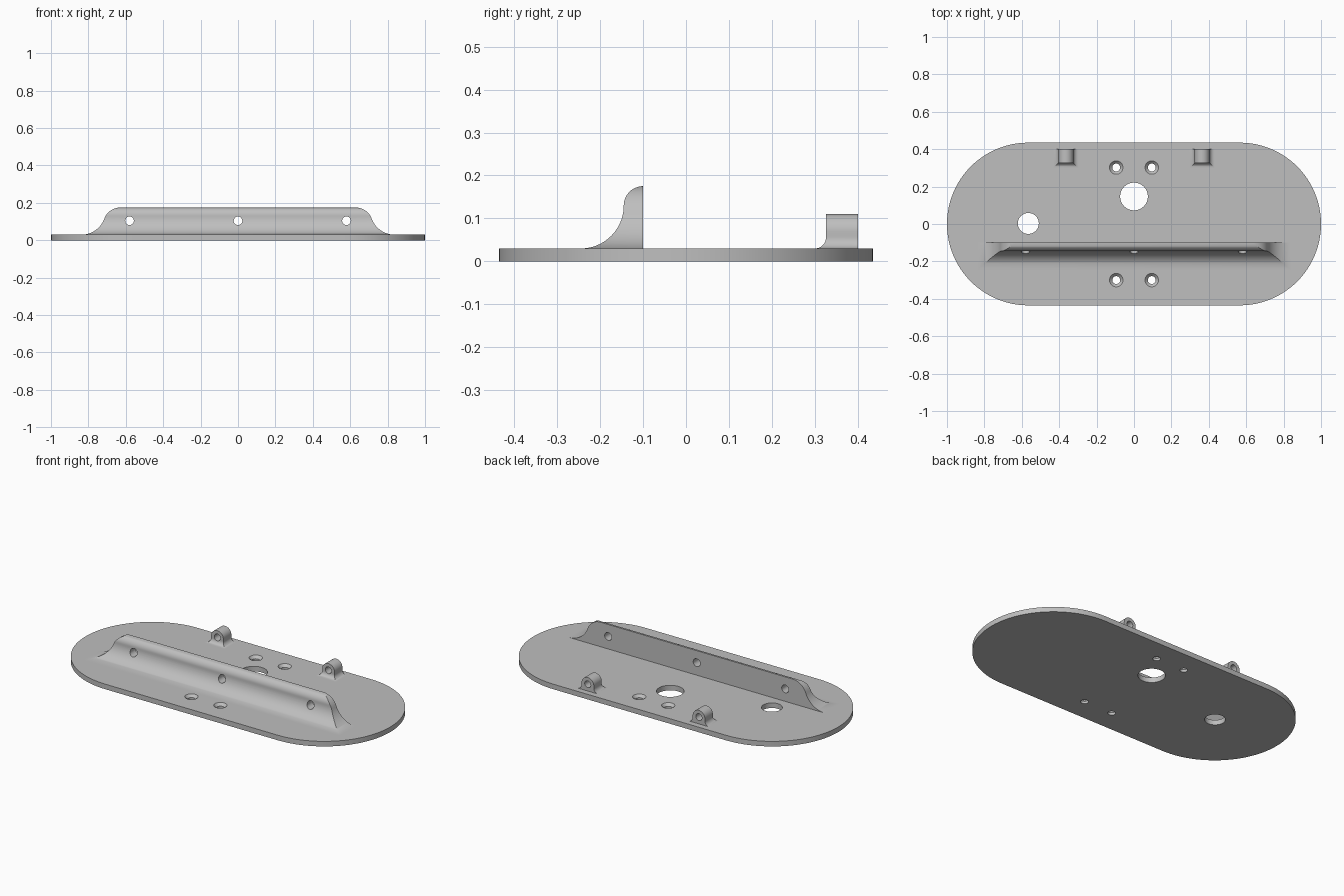
import bpy, bmesh
from math import sin, cos, pi, sqrt, radians

if "Cube" in bpy.data.objects:
    bpy.data.objects.remove(bpy.data.objects["Cube"], do_unlink=True)

grey = bpy.data.materials.new("plain grey")
grey.use_nodes = True
grey.diffuse_color = (0.52, 0.52, 0.52, 1)
grey.node_tree.nodes["Principled BSDF"].inputs["Base Color"].default_value = grey.diffuse_color

BASE = 0.03          # plate thickness


def loft(bm, rings):
    """Skin a closed solid through rings of equal point count."""
    rows = [[bm.verts.new(p) for p in ring] for ring in rings]
    n = len(rows[0])
    for a, b in zip(rows, rows[1:]):
        for i in range(n):
            j = (i + 1) % n
            bm.faces.new((a[i], a[j], b[j], b[i]))
    bm.faces.new(rows[0][::-1])
    bm.faces.new(rows[-1])


def finish(name, bm):
    bmesh.ops.recalc_face_normals(bm, faces=bm.faces)
    mesh = bpy.data.meshes.new(name)
    bm.to_mesh(mesh)
    bm.free()
    mesh.materials.append(grey)
    obj = bpy.data.objects.new(name, mesh)
    bpy.context.collection.objects.link(obj)
    return obj


def solid(name, rings):
    bm = bmesh.new()
    loft(bm, rings)
    return finish(name, bm)


def circle_z(x, y, z, r, n=48):
    return [(x + r * cos(2 * pi * i / n), y + r * sin(2 * pi * i / n), z) for i in range(n)]


def circle_y(x, y, z, r, n=32):
    return [(x + r * cos(2 * pi * i / n), y, z + r * sin(2 * pi * i / n)) for i in range(n)]


def drill(obj, cutters):
    """Cut the lofted holes out of obj, then shade it smooth."""
    bm = bmesh.new()
    for rings in cutters:
        loft(bm, rings)
    cutter = finish("hole_cutter", bm)
    cutter.hide_render = True
    mod = obj.modifiers.new("holes", 'BOOLEAN')
    mod.operation, mod.solver, mod.object = 'DIFFERENCE', 'EXACT', cutter
    bpy.ops.object.select_all(action='DESELECT')
    bpy.context.view_layer.objects.active = obj
    obj.select_set(True)
    bpy.ops.object.modifier_apply(modifier=mod.name)
    bpy.data.objects.remove(cutter, do_unlink=True)
    bpy.ops.object.shade_smooth_by_angle(angle=radians(30))


def heights(top, n):
    """Levels from the plate to top, denser at both ends."""
    return [BASE + (top - BASE) * (1 - cos(pi * i / n)) / 2 for i in range(n + 1)]


def rect(x, half, front, back, z):
    return [(x - half, front, z), (x + half, front, z), (x + half, back, z), (x - half, back, z)]


def root(v):
    return sqrt(max(v, 0))


# Base plate with rounded ends
R = 0.435
outline = []
for side, start in ((1, -pi / 2), (-1, pi / 2)):
    for i in range(49):
        a = start + pi * i / 48
        outline.append((side * (1 - R) + R * cos(a), R * sin(a)))
plate = solid("base_plate", [[(x, y, z) for x, y in outline] for z in (0, BASE)])

# Through holes and countersunk screw holes
holes = [[circle_z(x, y, z, r) for z in (-0.05, 0.1)]
         for x, y, r in ((0, 0.147, 0.074), (-0.565, 0.003, 0.056))]
for x in (-0.095, 0.095):
    for y in (-0.3, 0.302):
        holes.append([circle_z(x, y, z, r) for z, r in
                      ((-0.05, 0.021), (0.015, 0.021), (BASE, 0.036), (0.06, 0.036))])
drill(plate, holes)


# Upright flange, filleted into the plate at front and ends
def flange_front(z):
    if z > 0.13:
        return -0.1 - root(0.045 ** 2 - (z - 0.13) ** 2)
    return -0.245 + root(0.1 ** 2 - (z - 0.13) ** 2)


def flange_half(z):
    if z > 0.116:
        return 0.63 + root(0.09 ** 2 - (z - 0.085) ** 2)
    return 0.837 - root(0.13 ** 2 - (z - 0.16) ** 2)


layers = [rect(0, flange_half(z), min(flange_front(z), -0.102), -0.1, z)
          for z in heights(0.175, 36)]
layers.insert(0, [(x, y, BASE - 0.01) for x, y, z in layers[0]])
flange = solid("upright_flange", layers)
drill(flange, [[circle_y(x, y, 0.104, 0.023) for y in (-0.3, 0)] for x in (-0.58, 0, 0.58)])

# Pair of round-topped lugs, filleted at the foot
LUG_R, AXIS, FILLET = 0.04, 0.07, 0.026
for side, name in ((1, "left_lug"), (-1, "right_lug")):
    layers = []
    for z in heights(AXIS + LUG_R, 32):
        d = max(BASE + FILLET - z, 0)
        flare = FILLET - root(FILLET ** 2 - d ** 2)
        half = LUG_R if z < AXIS else max(root(LUG_R ** 2 - (z - AXIS) ** 2), 0.002)
        layers.append(rect(side * 0.364, half + flare, 0.326 - flare, 0.4, z))
    layers.insert(0, [(x, y, BASE - 0.01) for x, y, z in layers[0]])
    lug = solid(name, layers)
    drill(lug, [[circle_y(side * 0.364, y, AXIS, 0.02) for y in (0.2, 0.5)]])
